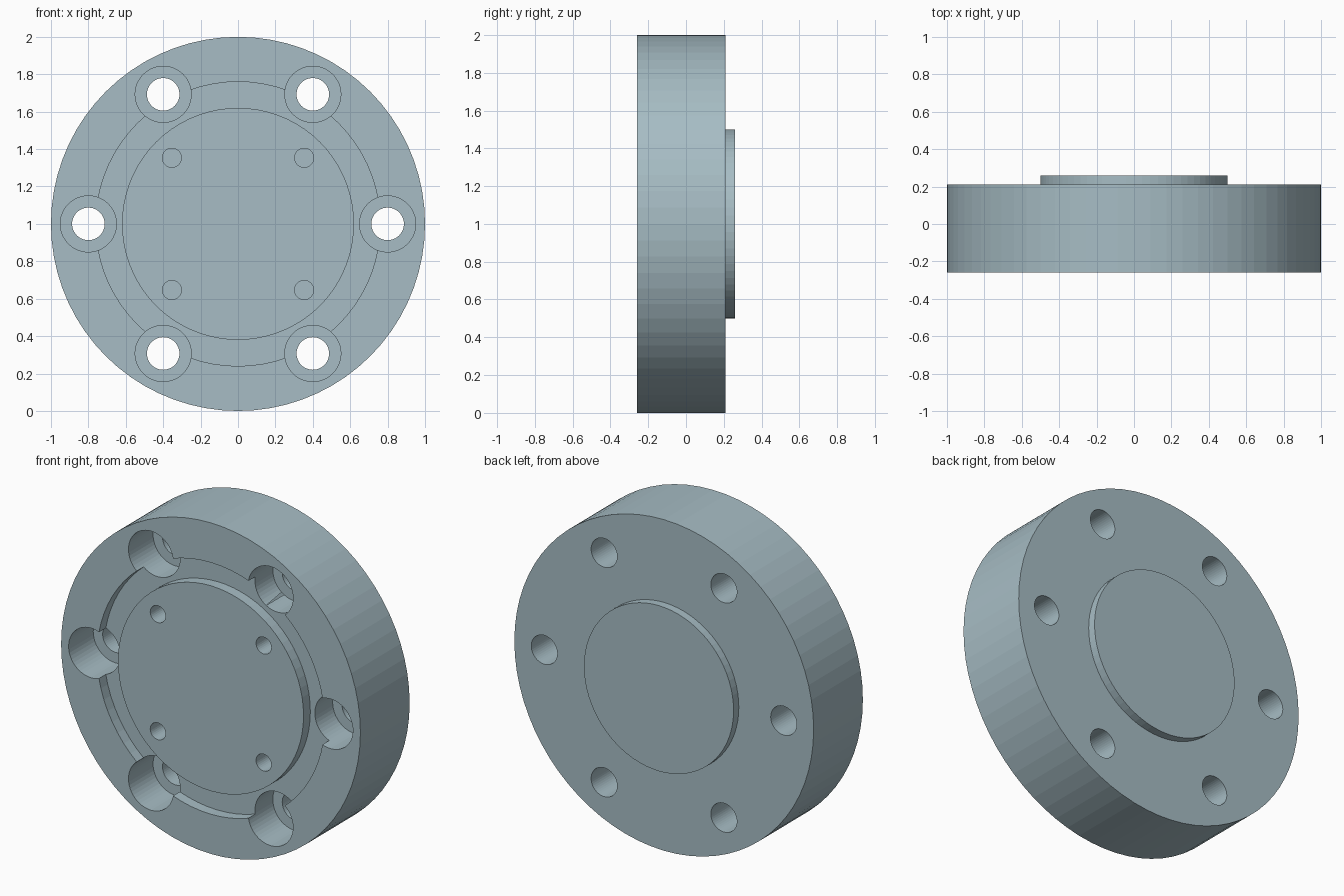
import bpy, bmesh
from math import pi, cos, sin, radians
from mathutils import Vector, Matrix

if "Cube" in bpy.data.objects:
    bpy.data.objects.remove(bpy.data.objects["Cube"])

CENTRE_Z = 1.0
FRONT, SHOULDER, BACK = -0.26, 0.21, 0.26
SEGMENTS = 72


def new_object(name, bm):
    bmesh.ops.recalc_face_normals(bm, faces=bm.faces)
    mesh = bpy.data.meshes.new(name)
    bm.to_mesh(mesh)
    bm.free()
    obj = bpy.data.objects.new(name, mesh)
    bpy.context.collection.objects.link(obj)
    return obj


def lathe(name, profile):
    """Revolve (radius, y) points about the horizontal y axis of the disc."""
    bm = bmesh.new()
    verts = [bm.verts.new((0, y, CENTRE_Z + r)) for r, y in profile]
    edges = [bm.edges.new(pair) for pair in zip(verts, verts[1:])]
    bmesh.ops.spin(bm, geom=verts + edges, cent=(0, 0, CENTRE_Z), axis=(0, 1, 0),
                   angle=2 * pi, steps=SEGMENTS, use_duplicate=False)
    bmesh.ops.remove_doubles(bm, verts=bm.verts, dist=1e-4)
    return new_object(name, bm)


def drill(target, name, radius, y0, y1, pitch_radius, angles, segments):
    """Cut a ring of round holes running from y0 to y1."""
    bm = bmesh.new()
    for a in angles:
        pos = Vector((pitch_radius * cos(a), (y0 + y1) / 2,
                      CENTRE_Z + pitch_radius * sin(a)))
        bmesh.ops.create_cone(bm, cap_ends=True, segments=segments,
                              radius1=radius, radius2=radius, depth=y1 - y0,
                              matrix=Matrix.Translation(pos) @ Matrix.Rotation(pi / 2, 4, 'X'))
    cutter = new_object(name, bm)
    cutter.hide_render = True
    mod = target.modifiers.new(name, 'BOOLEAN')
    mod.operation, mod.solver, mod.object = 'DIFFERENCE', 'EXACT', cutter
    bpy.context.view_layer.objects.active = target
    bpy.ops.object.modifier_apply(modifier=mod.name)
    bpy.data.objects.remove(cutter)


# Flange disc: front face with ring groove, rim, raised boss on the back
groove = FRONT + 0.065
flange = lathe("flange_disc", [
    (0, FRONT), (0.62, FRONT), (0.62, groove), (0.76, groove), (0.76, FRONT),
    (1.0, FRONT), (1.0, SHOULDER), (0.5, SHOULDER), (0.5, BACK), (0, BACK)])

# Blue-grey steel, flat-faceted walls
steel = bpy.data.materials.new("blue_grey_steel")
steel.diffuse_color = (0.385, 0.507, 0.554, 1)
steel.use_nodes = True
steel.node_tree.nodes["Principled BSDF"].inputs["Base Color"].default_value = steel.diffuse_color
flange.data.materials.append(steel)

# Six counterbored bolt holes and four blind pin holes
six = [radians(60 * i) for i in range(6)]
four = [radians(45 + 90 * i) for i in range(4)]
drill(flange, "counterbore_cutter", 0.15, FRONT - 0.1, FRONT + 0.235, 0.8, six, 48)
drill(flange, "bolt_hole_cutter", 0.087, FRONT - 0.1, BACK + 0.1, 0.8, six, 48)
drill(flange, "pin_hole_cutter", 0.051, FRONT - 0.1, FRONT + 0.2, 0.5, four, 32)
